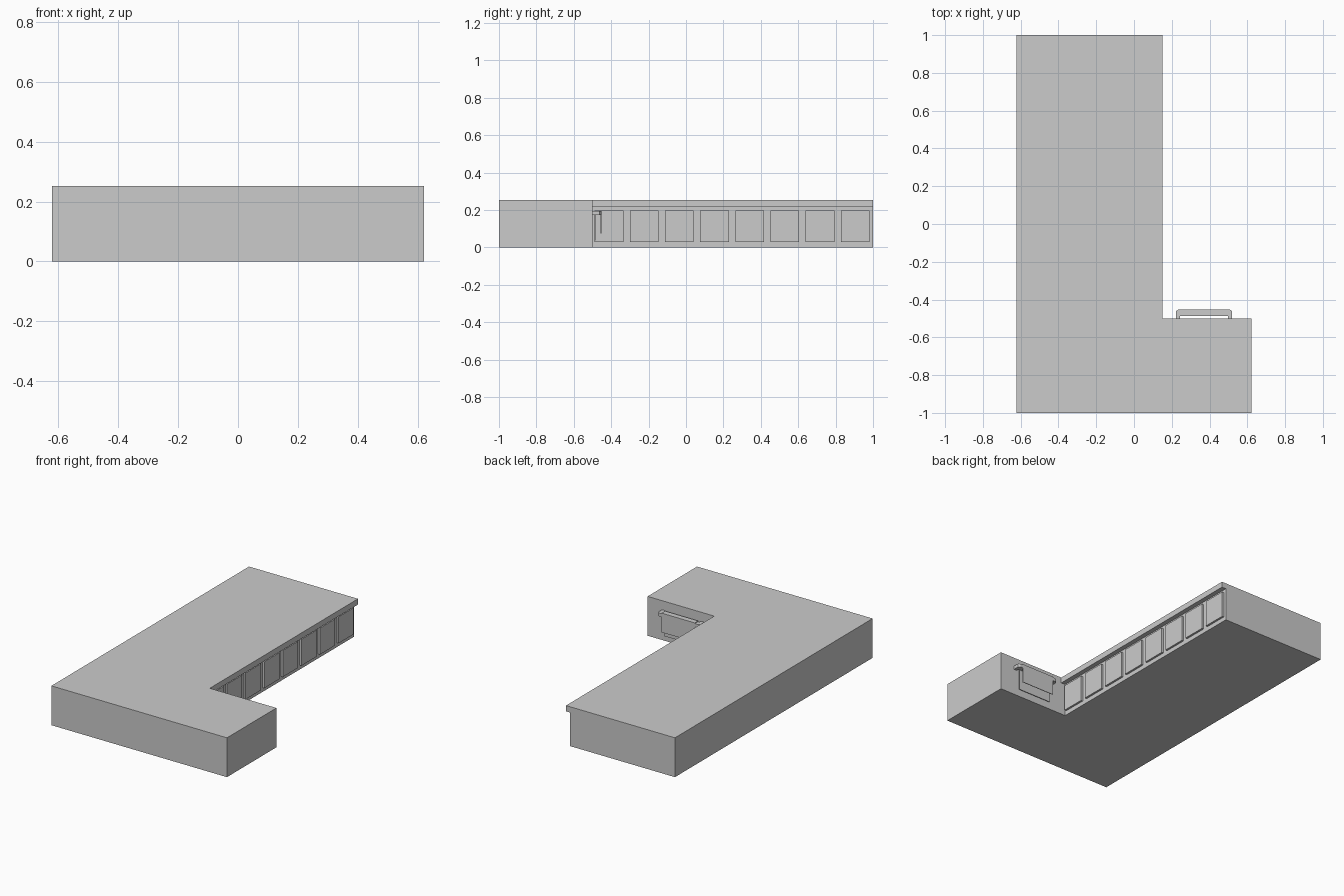
import bpy, bmesh

if "Cube" in bpy.data.objects:
    bpy.data.objects.remove(bpy.data.objects["Cube"])


def prism(name, pts, z0, z1):
    """Extrude a plan outline (x, y) from z0 up to z1."""
    bm = bmesh.new()
    face = bm.faces.new([bm.verts.new((x, y, z0)) for x, y in pts])
    ext = bmesh.ops.extrude_face_region(bm, geom=[face], use_keep_orig=True)
    verts = [g for g in ext["geom"] if isinstance(g, bmesh.types.BMVert)]
    bmesh.ops.translate(bm, verts=verts, vec=(0, 0, z1 - z0))
    bmesh.ops.recalc_face_normals(bm, faces=bm.faces)
    mesh = bpy.data.meshes.new(name)
    bm.to_mesh(mesh)
    bm.free()
    obj = bpy.data.objects.new(name, mesh)
    bpy.context.collection.objects.link(obj)
    return obj


def box(name, x0, x1, y0, y1, z0, z1):
    return prism(name, [(x0, y0), (x1, y0), (x1, y1), (x0, y1)], z0, z1)


def l_plan(inner_x):
    return [(-0.622, -1), (0.622, -1), (0.622, -0.5),
            (inner_x, -0.5), (inner_x, 1), (-0.622, 1)]


# L-shaped cabinet and the worktop overhanging its long inner side
prism("cabinet_body", l_plan(0.12), 0, 0.215)
prism("countertop", l_plan(0.15), 0.215, 0.252)

# Row of raised cabinet doors
for i in range(8):
    y = -0.488 + i * 0.188
    box(f"cabinet_door_{i + 1}", 0.12, 0.133, y, y + 0.153, 0.028, 0.197)

# Towel rail: U-shaped bar with clipped corners
prism("towel_rail", [(0.222, -0.5), (0.222, -0.462), (0.235, -0.453),
                     (0.507, -0.453), (0.52, -0.462), (0.52, -0.5),
                     (0.498, -0.5), (0.498, -0.486),
                     (0.244, -0.486), (0.244, -0.5)], 0.172, 0.194)

# Towel draped over the rail, with a longer flap behind
box("towel_top", 0.255, 0.49, -0.488, -0.453, 0.193, 0.198)
box("towel_front_flap", 0.255, 0.49, -0.457, -0.453, 0.075, 0.198)
box("towel_back_flap", 0.255, 0.49, -0.488, -0.484, 0.038, 0.198)
